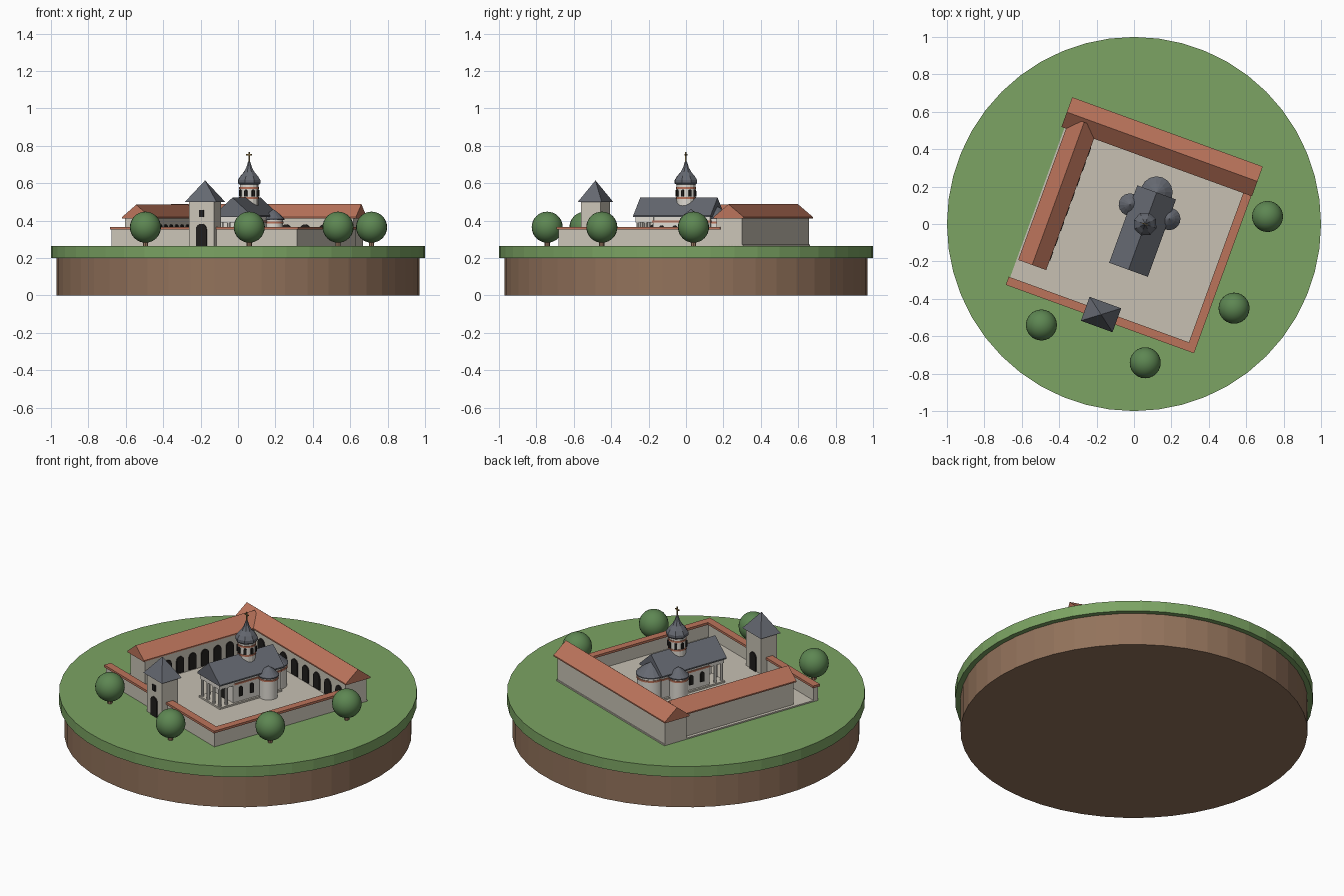
import bpy, bmesh, math
from mathutils import Matrix, Vector

cube = bpy.data.objects.get("Cube")
if cube:
    bpy.data.objects.remove(cube)

TURN = math.radians(-20)   # the walled court is turned on the island
GROUND = 0.265
FLOOR = 0.273


def material(name, r, g, b):
    m = bpy.data.materials.new(name)
    m.use_nodes = True
    m.diffuse_color = (r, g, b, 1)
    bsdf = m.node_tree.nodes["Principled BSDF"]
    bsdf.inputs["Base Color"].default_value = (r, g, b, 1)
    bsdf.inputs["Roughness"].default_value = 0.9
    return m


GRASS = material("grass", 0.20, 0.37, 0.125)
EARTH = material("earth", 0.29, 0.17, 0.105)
TILE = material("terracotta", 0.50, 0.175, 0.105)
SLATE = material("slate", 0.13, 0.14, 0.165)
STONE = material("stone_wall", 0.60, 0.56, 0.48)
PAVING = material("paving", 0.57, 0.53, 0.45)
WHITE = material("whitewash", 0.74, 0.71, 0.65)
DARK = material("dark_opening", 0.015, 0.013, 0.012)
BRASS = material("brass", 0.28, 0.19, 0.07)
LEAF = material("foliage", 0.11, 0.24, 0.085)


def finish(name, bm, mat, turned=True, smooth=False):
    bmesh.ops.recalc_face_normals(bm, faces=bm.faces)
    me = bpy.data.meshes.new(name)
    bm.to_mesh(me)
    bm.free()
    me.materials.append(mat)
    ob = bpy.data.objects.new(name, me)
    bpy.context.collection.objects.link(ob)
    if turned:
        ob.rotation_euler.z = TURN
    if smooth:
        for o in bpy.context.selected_objects:
            o.select_set(False)
        ob.select_set(True)
        bpy.context.view_layer.objects.active = ob
        bpy.ops.object.shade_smooth_by_angle()
    return ob


def add_box(bm, x0, x1, y0, y1, z0, z1):
    mat = Matrix.Translation(((x0 + x1) / 2, (y0 + y1) / 2, (z0 + z1) / 2))
    bmesh.ops.create_cube(bm, size=1, matrix=mat @ Matrix.Diagonal((x1 - x0, y1 - y0, z1 - z0, 1)))


def box(name, mat, *bounds):
    bm = bmesh.new()
    add_box(bm, *bounds)
    finish(name, bm, mat)


def extrude(bm, points, step):
    face = bm.faces.new([bm.verts.new(p) for p in points])
    new = bmesh.ops.extrude_face_region(bm, geom=[face])["geom"]
    bmesh.ops.translate(bm, vec=step, verts=[v for v in new if isinstance(v, bmesh.types.BMVert)])


def gable_roof(name, mat, x0, x1, y0, y1, eave, ridge, along_x):
    bm = bmesh.new()
    lip = eave - 0.008
    a, b = (y0, y1) if along_x else (x0, x1)
    section = [(a, lip), (b, lip), (b, eave), ((a + b) / 2, ridge), (a, eave)]
    if along_x:
        extrude(bm, [(x0, s, z) for s, z in section], (x1 - x0, 0, 0))
    else:
        extrude(bm, [(s, y0, z) for s, z in section], (0, y1 - y0, 0))
    finish(name, bm, mat)


def add_lathe(bm, profile, x, y, sides):
    rings = []
    for r, z in profile:
        rings.append([bm.verts.new((x + r * math.cos(a), y + r * math.sin(a), z))
                      for a in (2 * math.pi * i / sides for i in range(sides))])
    for low, high in zip(rings, rings[1:]):
        for i in range(sides):
            j = (i + 1) % sides
            bm.faces.new((low[i], low[j], high[j], high[i]))
    bm.faces.new(rings[0])
    bm.faces.new(rings[-1])


def lathe(name, mat, profile, x, y, sides=24, turned=True, smooth=False):
    bm = bmesh.new()
    add_lathe(bm, profile, x, y, sides)
    return finish(name, bm, mat, turned, smooth)


def add_arch(bm, x, y, z, width, height, angle, round_top=True):
    """Thin arched plate on a wall whose outward direction is angle."""
    r = width / 2
    out = Vector((math.cos(angle), math.sin(angle), 0))
    side = Vector((-out.y, out.x, 0))
    pts = [(-r, 0), (r, 0)]
    if round_top:
        pts += [(r * math.cos(math.pi * k / 8), height - r + r * math.sin(math.pi * k / 8)) for k in range(9)]
    else:
        pts += [(r, height), (-r, height)]
    base = Vector((x, y, z)) - out * 0.001
    extrude(bm, [base + side * s + Vector((0, 0, h)) for s, h in pts], out * 0.008)


SOUTH, EAST, NORTH = -math.pi / 2, 0, math.pi / 2

# Island
lathe("earth_base", EARTH, [(0.97, 0), (0.97, 0.2)], 0, 0, 48, False)
lathe("grass_top", GRASS, [(1, 0.2), (1, GROUND)], 0, 0, 48, False)
box("courtyard_floor", PAVING, -0.525, 0.525, -0.53, 0.515, 0.25, FLOOR)

# Monastery ranges with arcades facing the court
box("back_range", STONE, -0.525, 0.525, 0.365, 0.51, 0.25, 0.415)
gable_roof("back_range_roof", TILE, -0.542, 0.542, 0.355, 0.524, 0.42, 0.488, True)
box("left_range", STONE, -0.505, -0.361, -0.38, 0.37, 0.25, 0.415)
gable_roof("left_range_roof", TILE, -0.516, -0.357, -0.392, 0.42, 0.42, 0.485, False)
bm = bmesh.new()
for i in range(8):
    add_arch(bm, -0.361, -0.313 + 0.0846 * i, 0.28, 0.05, 0.1, EAST)
for i in range(8):
    add_arch(bm, -0.29 + 0.108 * i, 0.365, 0.28, 0.06, 0.1, SOUTH)
finish("arcade_openings", bm, DARK)

# Court walls with tiled coping
walls = [(-0.525, -0.05, -0.532, -0.502), (0.05, 0.53, -0.532, -0.502), (0.5, 0.53, -0.532, 0.38)]
bm, cap = bmesh.new(), bmesh.new()
for x0, x1, y0, y1 in walls:
    add_box(bm, x0, x1, y0, y1, 0.25, 0.355)
    add_box(cap, x0 - 0.008, x1 + 0.008, y0 - 0.008, y1 + 0.008, 0.353, 0.367)
finish("court_walls", bm, STONE)
finish("wall_coping", cap, TILE)

# Gate tower
GY = -0.515
box("gate_tower", STONE, -0.072, 0.072, GY - 0.055, GY + 0.055, 0.25, 0.505)
bm = bmesh.new()
corners = [bm.verts.new((0.09 * sx, GY + 0.068 * sy, 0.5)) for sx, sy in ((-1, -1), (1, -1), (1, 1), (-1, 1))]
peak = bm.verts.new((0, GY, 0.615))
bm.faces.new(corners)
for i in range(4):
    bm.faces.new((corners[i], corners[(i + 1) % 4], peak))
finish("gate_tower_roof", bm, SLATE)
bm = bmesh.new()
add_arch(bm, 0, GY - 0.055, GROUND, 0.06, 0.118, SOUTH)
add_arch(bm, 0, GY - 0.055, 0.42, 0.026, 0.036, SOUTH, False)
add_arch(bm, 0, GY + 0.055, FLOOR, 0.06, 0.11, NORTH)
finish("gate_openings", bm, DARK)

# Church body, porch and roof
CX = 0.056
box("church_base", STONE, CX - 0.102, CX + 0.102, -0.235, 0.19, 0.26, 0.283)
box("church_nave", WHITE, CX - 0.09, CX + 0.09, -0.135, 0.19, 0.27, 0.425)
box("nave_band", TILE, CX - 0.094, CX + 0.094, -0.139, 0.194, 0.39, 0.4)
gable_roof("church_roof", SLATE, CX - 0.11, CX + 0.11, -0.24, 0.2, 0.427, 0.523, False)
bm = bmesh.new()
for i in range(4):
    add_lathe(bm, [(0.009, 0.28), (0.009, 0.395)], CX - 0.084 + 0.056 * i, -0.222, 8)
for s in (-1, 1):
    add_lathe(bm, [(0.009, 0.28), (0.009, 0.395)], CX + 0.084 * s, -0.178, 8)
    add_box(bm, CX + 0.084 * s - 0.01, CX + 0.084 * s + 0.01, -0.232, -0.13, 0.39, 0.425)
add_box(bm, CX - 0.094, CX + 0.094, -0.232, -0.212, 0.39, 0.425)
finish("porch_columns", bm, WHITE)
bm = bmesh.new()
add_arch(bm, CX, -0.135, 0.283, 0.05, 0.095, SOUTH)
for s, angle in ((1, EAST), (-1, math.pi)):
    for y in (-0.085, -0.01):
        add_arch(bm, CX + 0.09 * s, y, 0.315, 0.024, 0.06, angle)
finish("church_openings", bm, DARK)

# Rounded apses
for name, x, y, r, eave, top in (("back_apse", CX, 0.2, 0.078, 0.412, 0.475),
                                 ("left_apse", CX + 0.112, 0.09, 0.052, 0.408, 0.46),
                                 ("right_apse", CX - 0.112, 0.09, 0.052, 0.408, 0.46)):
    lathe(name, WHITE, [(r, 0.26), (r, eave)], x, y, smooth=True)
    lathe(name + "_band", TILE, [(r + 0.004, 0.385), (r + 0.004, 0.396)], x, y, smooth=True)
    lathe(name + "_roof", SLATE, [(r + 0.008, eave - 0.004), (r + 0.008, eave + 0.002),
                                  (r * 0.6, (eave + top) / 2 + 0.004), (0.002, top)], x, y, 16)

# Domed lantern and cross
LY = 0.02
lathe("lantern_drum", WHITE, [(0.05, 0.43), (0.05, 0.602)], CX, LY, 16)
for name, z in (("lower_drum_band", 0.516), ("upper_drum_band", 0.57)):
    lathe(name, TILE, [(0.053, z), (0.053, z + 0.01)], CX, LY, 16)
bm = bmesh.new()
for i in range(8):
    a = math.pi / 4 * i
    add_arch(bm, CX + 0.049 * math.cos(a), LY + 0.049 * math.sin(a), 0.528, 0.015, 0.038, a)
finish("drum_windows", bm, DARK)
lathe("lantern_cap", SLATE, [(0.055, 0.592), (0.064, 0.6), (0.064, 0.617), (0.05, 0.638),
                             (0.03, 0.66), (0.016, 0.685), (0.006, 0.715)], CX, LY, 8)
bm = bmesh.new()
add_box(bm, CX - 0.003, CX + 0.003, LY - 0.003, LY + 0.003, 0.71, 0.768)
add_box(bm, CX - 0.016, CX + 0.016, LY - 0.003, LY + 0.003, 0.748, 0.755)
finish("roof_cross", bm, BRASS)

# Round trees outside the walls
for i, (x, y) in enumerate(((-0.495, -0.54), (0.06, -0.742), (0.535, -0.45), (0.714, 0.04))):
    lathe(f"tree_trunk_{i + 1}", EARTH, [(0.014, 0.26), (0.014, 0.32)], x, y, 8, False)
    bm = bmesh.new()
    bmesh.ops.create_uvsphere(bm, u_segments=24, v_segments=16, radius=0.083,
                              matrix=Matrix.Translation((x, y, 0.365)))
    finish(f"tree_crown_{i + 1}", bm, LEAF, False, True)
